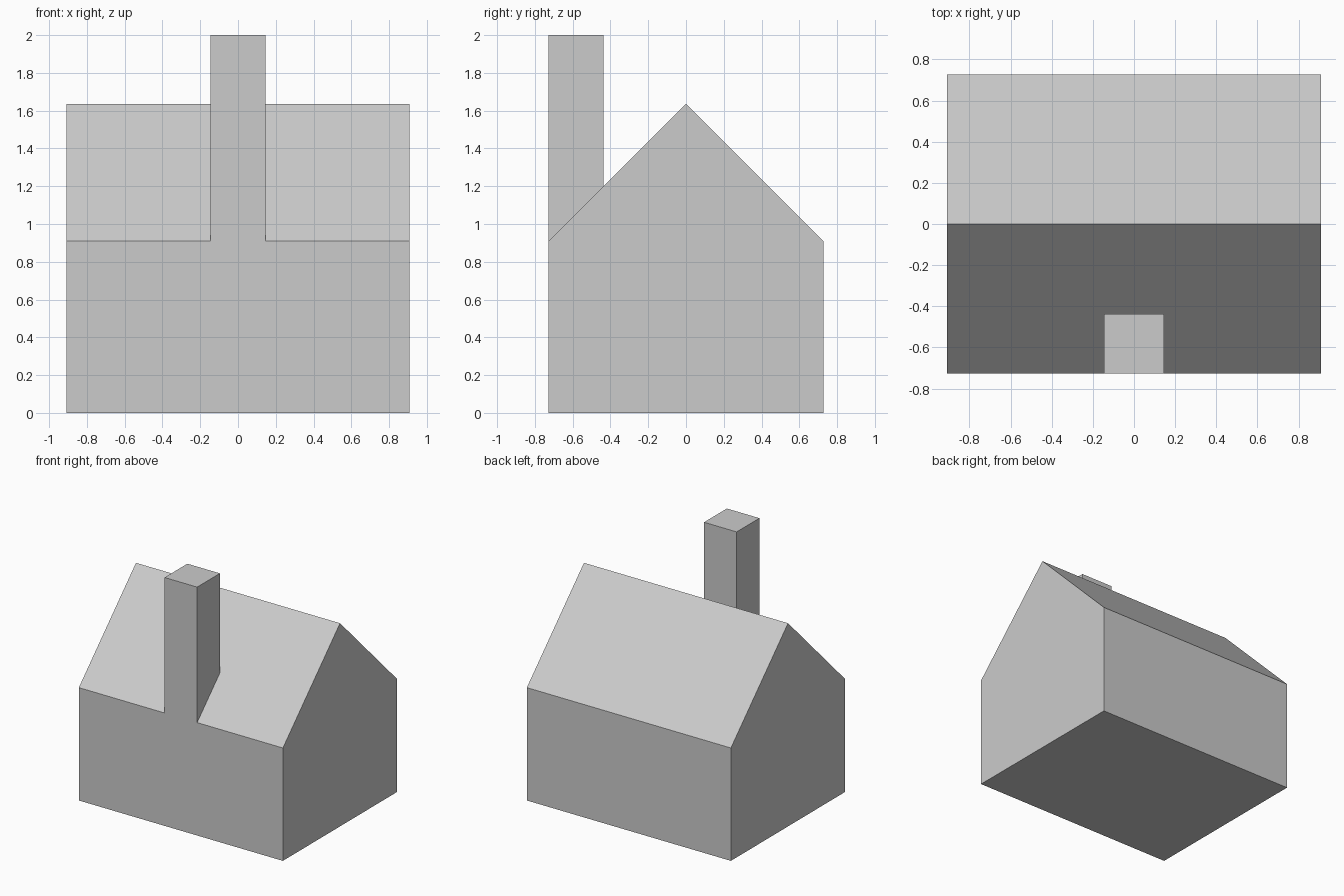
import bpy
import bmesh
from mathutils import Vector

cube = bpy.data.objects.get("Cube")
if cube:
    bpy.data.objects.remove(cube, do_unlink=True)

# Plain grey for the whole building
GREY = (0.6, 0.6, 0.6, 1.0)
grey = bpy.data.materials.new("plain_grey")
grey.use_nodes = True
grey.diffuse_color = GREY
grey.node_tree.nodes["Principled BSDF"].inputs["Base Color"].default_value = GREY

# Shared proportions
HALF_LENGTH = 0.909
HALF_DEPTH = 0.727
EAVES = 0.909
RIDGE = EAVES + HALF_DEPTH  # 45 degree roof
CHIMNEY = 0.29
TOP = 2.0


def extrude_profile(name, profile, half_width):
    """Sweep a (y, z) side profile along x, centred on x = 0."""
    bm = bmesh.new()
    side = bm.faces.new([bm.verts.new((-half_width, y, z)) for y, z in profile])
    swept = bmesh.ops.extrude_face_region(bm, geom=[side], use_keep_orig=True)
    verts = [v for v in swept["geom"] if isinstance(v, bmesh.types.BMVert)]
    bmesh.ops.translate(bm, verts=verts, vec=Vector((2 * half_width, 0, 0)))
    bmesh.ops.recalc_face_normals(bm, faces=bm.faces)
    mesh = bpy.data.meshes.new(name)
    bm.to_mesh(mesh)
    bm.free()
    mesh.materials.append(grey)
    obj = bpy.data.objects.new(name, mesh)
    bpy.context.collection.objects.link(obj)
    return obj


# House body with gabled roof
extrude_profile("house_body", [
    (-HALF_DEPTH, 0), (HALF_DEPTH, 0), (HALF_DEPTH, EAVES),
    (0, RIDGE), (-HALF_DEPTH, EAVES),
], HALF_LENGTH)

# Chimney flush with the front wall, its foot following the roof slope
extrude_profile("chimney", [
    (-HALF_DEPTH, EAVES), (-HALF_DEPTH + CHIMNEY, EAVES + CHIMNEY),
    (-HALF_DEPTH + CHIMNEY, TOP), (-HALF_DEPTH, TOP),
], CHIMNEY / 2)
